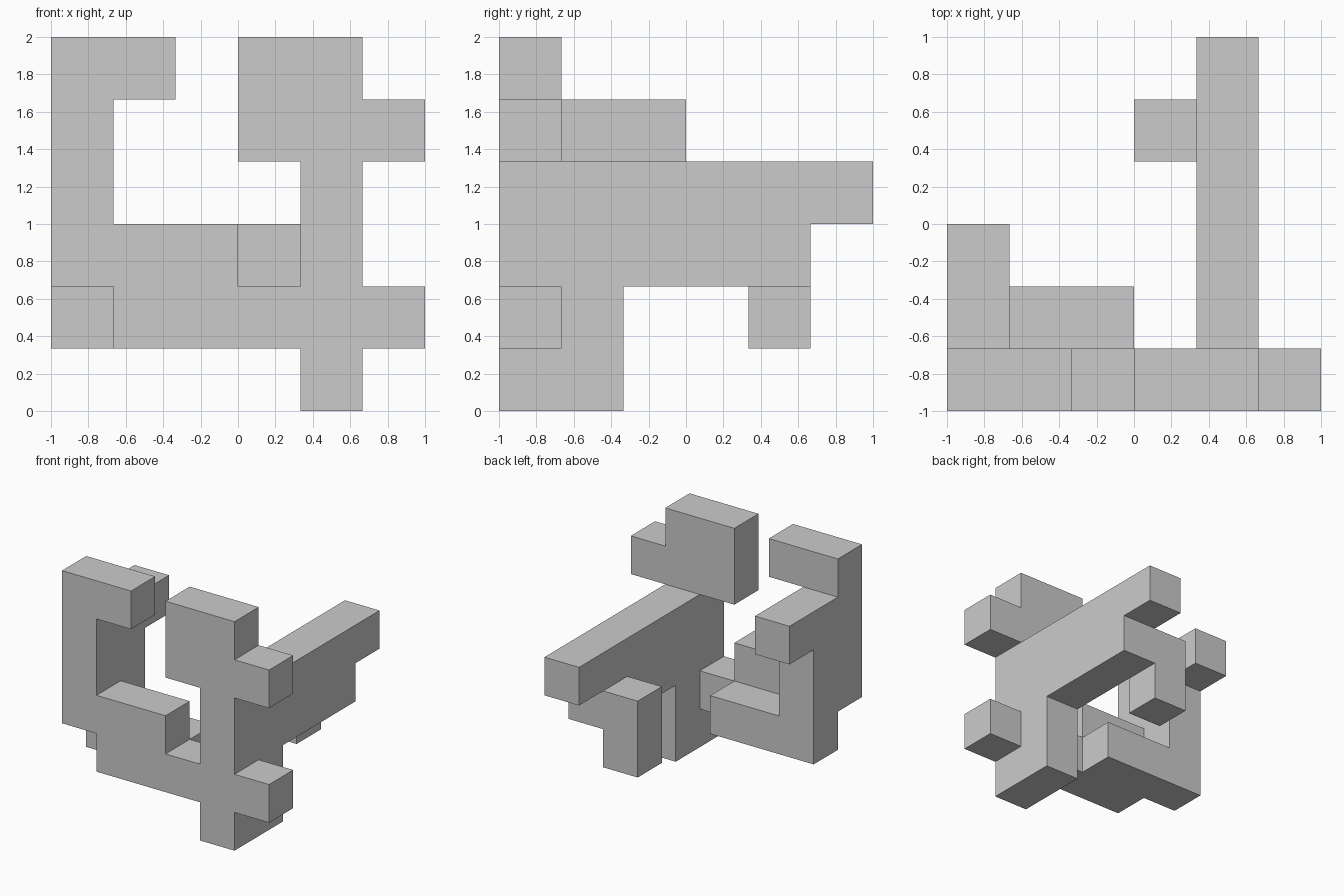
import bpy, bmesh, math
from mathutils import Vector

if "Cube" in bpy.data.objects:
    bpy.data.objects.remove(bpy.data.objects["Cube"])

U = 1 / 3  # the model sits on a 6 x 6 x 6 grid

# Bars as (first cell, last cell), inclusive x, y, z indices
BARS = {
    "post":        ((4, 0, 0), (4, 0, 5)),
    "post_back":   ((4, 1, 0), (4, 1, 3)),
    "beam_lower":  ((4, 2, 2), (4, 4, 3)),
    "beam_end":    ((4, 5, 3), (4, 5, 3)),
    "beam_hook":   ((3, 4, 1), (3, 4, 2)),
    "post_head":   ((3, 0, 4), (3, 0, 5)),
    "upper_peg":   ((5, 0, 4), (5, 0, 4)),
    "lower_peg":   ((5, 0, 1), (5, 0, 1)),
    "front_rail":  ((1, 0, 1), (3, 0, 1)),
    "rail_step":   ((1, 0, 2), (2, 0, 2)),
    "left_column": ((0, 0, 2), (0, 0, 5)),
    "column_arm":  ((1, 0, 5), (1, 0, 5)),
    "column_back": ((0, 1, 1), (0, 1, 4)),
    "back_peg":    ((0, 2, 4), (0, 2, 4)),
    "back_rail":   ((1, 1, 1), (2, 1, 1)),
}

cells = set()
for a, b in BARS.values():
    cells |= {(x, y, z) for x in range(a[0], b[0] + 1)
              for y in range(a[1], b[1] + 1) for z in range(a[2], b[2] + 1)}

# Keep only the outer skin of the joined bars
bm = bmesh.new()
verts = {}


def vert(p):
    if p not in verts:
        verts[p] = bm.verts.new((p[0] * U - 1, p[1] * U - 1, p[2] * U))
    return verts[p]


for c in sorted(cells):
    for axis in range(3):
        u, v = (axis + 1) % 3, (axis + 2) % 3
        for side in (0, 1):
            n = list(c)
            n[axis] += 2 * side - 1
            if tuple(n) in cells:
                continue
            quad = []
            for du, dv in ((0, 0), (1, 0), (1, 1), (0, 1)):
                p = list(c)
                p[axis] += side
                p[u] += du
                p[v] += dv
                quad.append(vert(tuple(p)))
            bm.faces.new(quad if side else quad[::-1])

# Merge coplanar squares into clean flat faces
bmesh.ops.dissolve_limit(bm, angle_limit=math.radians(1),
                         verts=bm.verts[:], edges=bm.edges[:])
mesh = bpy.data.meshes.new("interlocking_block")
bm.to_mesh(mesh)
bm.free()
bpy.context.collection.objects.link(
    bpy.data.objects.new("interlocking_block", mesh))
